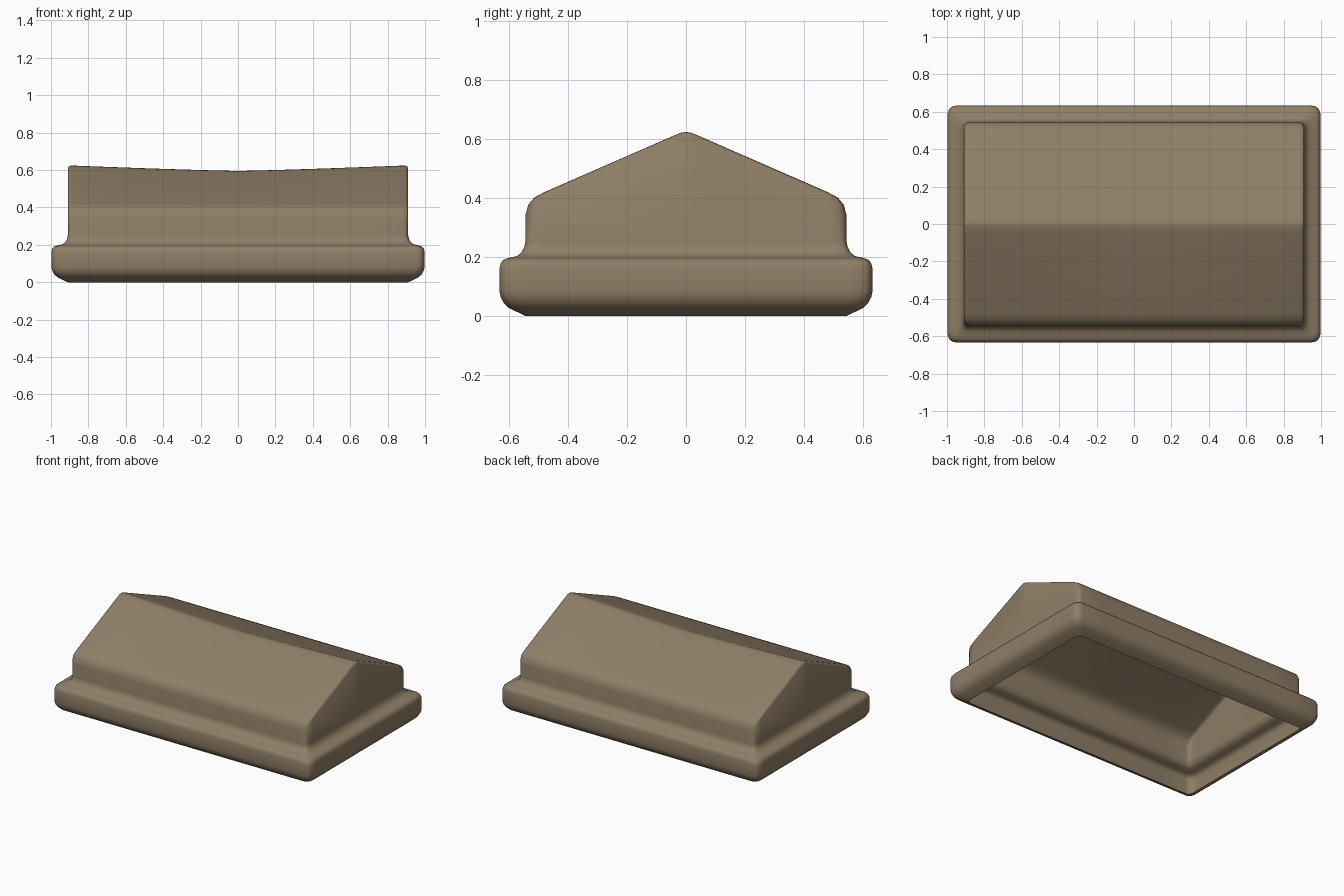
import bpy, bmesh, math

if "Cube" in bpy.data.objects:
    bpy.data.objects.remove(bpy.data.objects["Cube"])

HX, HY = 0.91, 0.545          # half size of the gabled body
R = 0.03                      # body corner radius

mat = bpy.data.materials.new("warm tan")
mat.diffuse_color = (0.275, 0.209, 0.133, 1)
mat.use_nodes = True
mat.node_tree.nodes["Principled BSDF"].inputs["Base Color"].default_value = mat.diffuse_color

# Roof cross-section (|y|, z) and end rounding (|x|, drop)
GABLE = [(0, .625), (.018, .622), (.045, .611), (.48, .42), (.515, .401), (.535, .377), (HY, .34)]
ENDS = [(0, 0), (.2, 0), (.45, 0), (.7, 0), (.88, 0), (.893, .001), (.904, .005), (HX, .014)]
# Base moulding (offset from body wall, z), from top to bottom
RIM = [(0, .25), (.003, .235), (.012, .216), (.028, .203), (.058, .196), (.074, .190),
       (.083, .18), (.088, .16), (.088, .085), (.084, .064), (.073, .043), (.055, .026), (0, 0)]


def mirrored(pts):
    return [(-a, b) for a, b in reversed(pts[1:])] + pts


def place(x, y, off=0.0):
    """Map a grid point to a rectangle grown by off, with rounded corners."""
    r = R + off * 0.2
    cx = max(-(HX - R), min(HX - R, x))
    cy = max(-(HY - R), min(HY - R, y))
    dx, dy = (x - cx) / R, (y - cy) / R
    length = math.hypot(dx, dy)
    if length > 1e-6:
        k = max(abs(dx), abs(dy)) / length
        dx, dy = dx * k, dy * k
    return (cx * (HX + off - r) / (HX - R) + dx * r,
            cy * (HY + off - r) / (HY - R) + dy * r)


bm = bmesh.new()
xs, ys = mirrored(ENDS), mirrored(GABLE)
nx, ny = len(xs), len(ys)

# Gabled roof with a sagging ridge
grid = []
for x, drop in xs:
    sag = 0.03 * (1 - (abs(x) / HX) ** 1.2)
    row = []
    for y, z in ys:
        z -= sag * max(0, (z - .40) / .225) + drop * min(1, (z - .33) / .05)
        row.append(bm.verts.new((*place(x, y), z)))
    grid.append(row)
for i in range(nx - 1):
    for j in range(ny - 1):
        bm.faces.new((grid[i][j], grid[i + 1][j], grid[i + 1][j + 1], grid[i][j + 1]))

# Walls and rounded base moulding, open underneath
border = ([(i, 0) for i in range(nx - 1)] + [(nx - 1, j) for j in range(ny - 1)]
          + [(i, ny - 1) for i in range(nx - 1, 0, -1)] + [(0, j) for j in range(ny - 1, 0, -1)])
prev = [grid[i][j] for i, j in border]
for off, z in RIM:
    ring = [bm.verts.new((*place(xs[i][0], ys[j][0], off), z)) for i, j in border]
    for k in range(len(ring)):
        n = (k + 1) % len(ring)
        bm.faces.new((prev[k], ring[k], ring[n], prev[n]))
    prev = ring

bm.normal_update()
me = bpy.data.meshes.new("gabled_roof_cap")
bm.to_mesh(me)
bm.free()
me.materials.append(mat)
cap = bpy.data.objects.new("gabled_roof_cap", me)
bpy.context.collection.objects.link(cap)
bpy.context.view_layer.objects.active = cap
cap.select_set(True)
bpy.ops.object.shade_smooth_by_angle(angle=math.radians(40))
